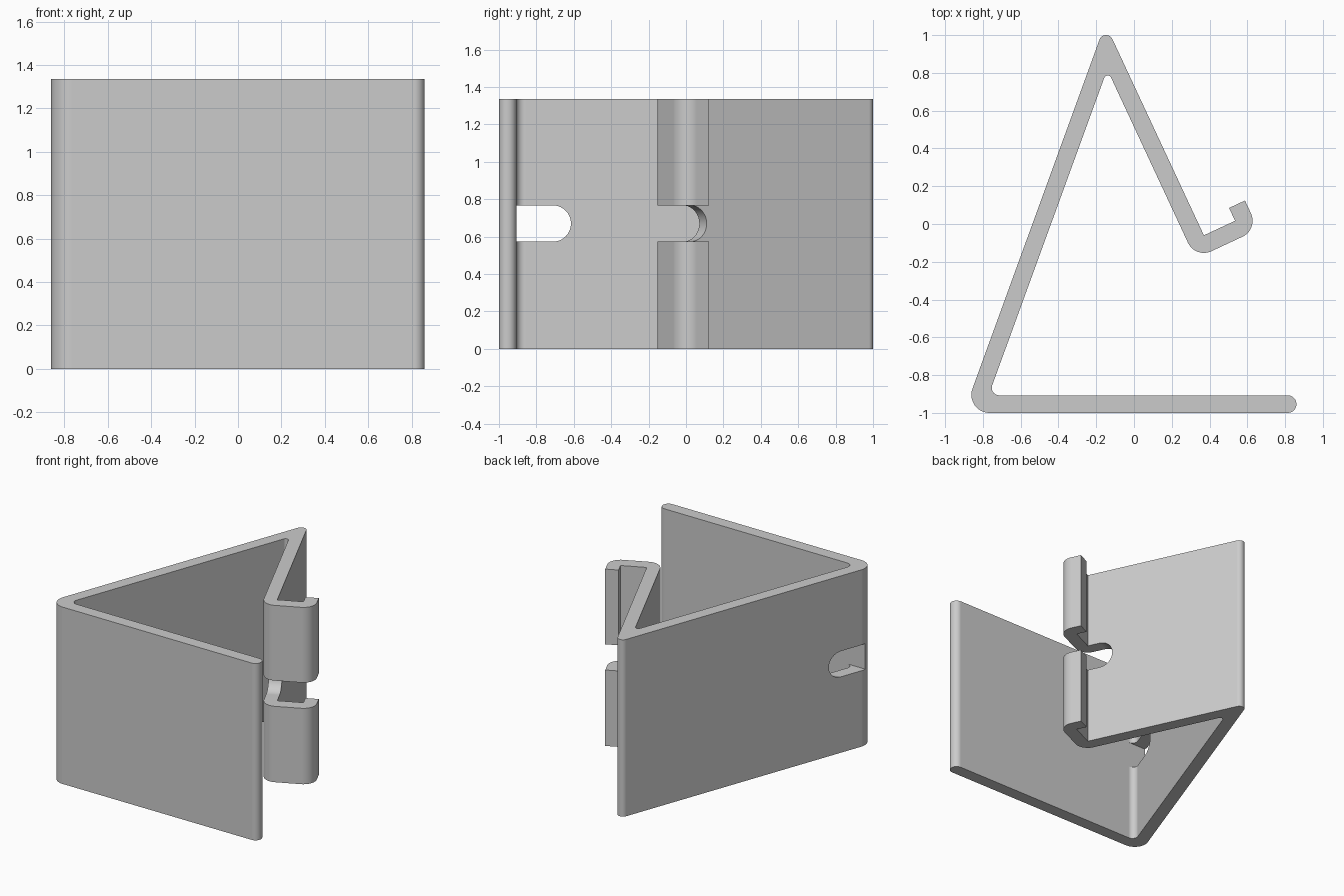
import bpy, bmesh
from math import pi, sin, cos, radians
from mathutils import Vector

cube = bpy.data.objects.get("Cube")
if cube:
    bpy.data.objects.remove(cube, do_unlink=True)

HEIGHT = 1.335
THICK = 0.093
SLOT_Z, SLOT_R = 0.67, 0.097

mat = bpy.data.materials.new("light grey")
mat.use_nodes = True
grey = (0.6, 0.6, 0.6, 1)
mat.diffuse_color = grey
mat.node_tree.nodes["Principled BSDF"].inputs["Base Color"].default_value = grey


def round_corner(prev, point, nxt, radius, steps=14):
    """Replace a corner with a tangent arc."""
    if radius == 0:
        return [point]
    a, b = (prev - point).normalized(), (nxt - point).normalized()
    half = a.angle(b) / 2
    centre = point + (a + b).normalized() * radius / sin(half)
    start = point + a * radius / (sin(half) / cos(half)) - centre
    end = point + b * radius / (sin(half) / cos(half)) - centre
    sweep = pi - 2 * half
    return [centre + (start * sin(sweep * (1 - i / steps)) + end * sin(sweep * i / steps)) / sin(sweep)
            for i in range(steps + 1)]


def extrude_outline(name, points, direction):
    """Solid made from a flat outline pushed along a direction."""
    bm = bmesh.new()
    face = bm.faces.new([bm.verts.new(p) for p in points])
    moved = bmesh.ops.extrude_face_region(bm, geom=[face])["geom"]
    bmesh.ops.translate(bm, vec=direction, verts=[g for g in moved if isinstance(g, bmesh.types.BMVert)])
    bmesh.ops.recalc_face_normals(bm, faces=bm.faces)
    mesh = bpy.data.meshes.new(name)
    bm.to_mesh(mesh)
    bm.free()
    obj = bpy.data.objects.new(name, mesh)
    bpy.context.collection.objects.link(obj)
    mesh.materials.append(mat)
    return obj


# Hook frame: "up" runs along the short arm, "out" runs along the hook floor
up = Vector((-cos(radians(65)), sin(radians(65))))
out = Vector((up.y, -up.x))
hook = Vector((0.37, -0.06))
heel = hook + out * 0.182

# Strip outline as (corner, radius)
corners = [
    (Vector((0.86, -1)), THICK * 0.499),
    (Vector((0.86, -1 + THICK)), THICK * 0.499),
    (Vector((-0.77, -1 + THICK)), 0.04),
    (Vector((-0.1415, 0.818)), 0.02),
    (hook - (up + out) * THICK, THICK),
    (heel + (out - up) * THICK, THICK),
    (heel + out * THICK + up * 0.075, 0),
    (heel + up * 0.075, 0),
    (heel, 0),
    (hook, 0),
    (Vector((-0.152, 1.06)), 0.037),
    (Vector((-0.902, -1)), 0.096),
]
outline = []
for i, (p, r) in enumerate(corners):
    outline += round_corner(corners[i - 1][0], p, corners[(i + 1) % len(corners)][0], r)
clip = extrude_outline("bent_strip_clip", [p.to_3d() for p in outline], Vector((0, 0, HEIGHT)))


def cut_slot(name, origin, along, through, length, depth):
    """Cut a round-ended slot running along one direction and through another."""
    base = Vector((origin.x, origin.y, SLOT_Z))
    along, z = along.to_3d(), Vector((0, 0, 1))
    points = [base - z * SLOT_R]
    for i in range(33):
        t = -pi / 2 + pi * i / 32
        points.append(base + along * (length - SLOT_R + SLOT_R * cos(t)) + z * SLOT_R * sin(t))
    points.append(base + z * SLOT_R)
    cutter = extrude_outline(name, points, through.to_3d() * depth)
    cutter.hide_render = True
    mod = clip.modifiers.new(name, "BOOLEAN")
    mod.operation = "DIFFERENCE"
    mod.solver = "EXACT"
    mod.object = cutter
    bpy.context.view_layer.objects.active = clip
    bpy.ops.object.modifier_apply(modifier=name)
    bpy.data.objects.remove(cutter, do_unlink=True)


bpy.ops.object.select_all(action="DESELECT")
clip.select_set(True)

# Slot through the long arm beside the base, and slot splitting the hook
cut_slot("arm_slot_cutter", Vector((-1, -1 + THICK)), Vector((0, 1)), Vector((1, 0)), 0.292, 0.5)
cut_slot("hook_slot_cutter", hook - up * 0.3 - out * 0.2, up, out, 0.488, 0.7)

# Smooth bends, crisp edges
bpy.context.view_layer.objects.active = clip
bpy.ops.object.shade_smooth_by_angle(angle=radians(30))
weighted = clip.modifiers.new("weighted_normals", "WEIGHTED_NORMAL")
weighted.keep_sharp = True
